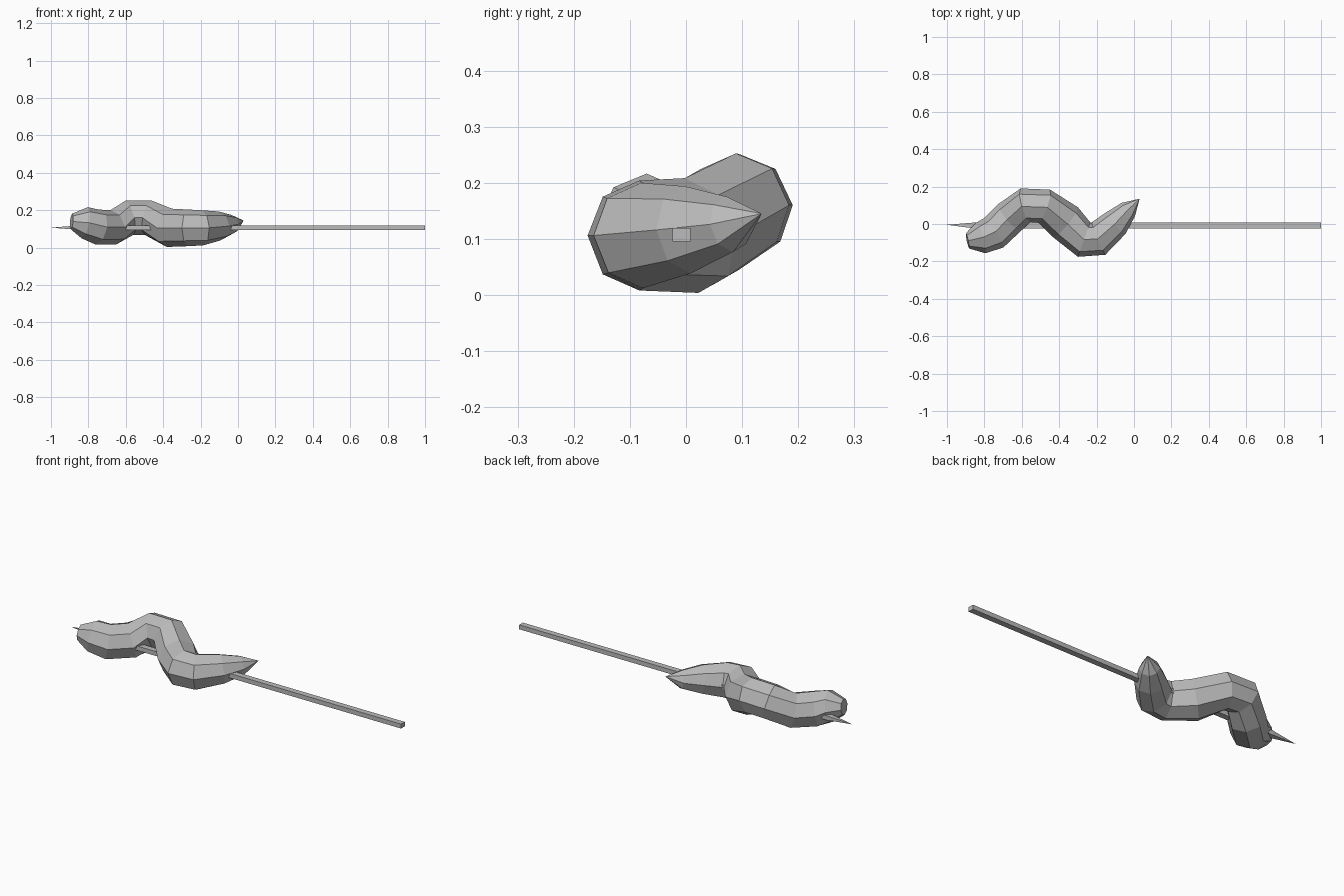
import bpy, bmesh, math
from mathutils import Vector

if "Cube" in bpy.data.objects:
    bpy.data.objects.remove(bpy.data.objects["Cube"])

grey = bpy.data.materials.new("plain grey")
grey.diffuse_color = (0.5, 0.5, 0.5, 1)
grey.use_nodes = True
grey.node_tree.nodes["Principled BSDF"].inputs["Base Color"].default_value = grey.diffuse_color


def finish(name, bm):
    bmesh.ops.recalc_face_normals(bm, faces=bm.faces)
    me = bpy.data.meshes.new(name)
    bm.to_mesh(me)
    bm.free()
    me.materials.append(grey)
    ob = bpy.data.objects.new(name, me)
    bpy.context.collection.objects.link(ob)


def bridge(bm, a, b):
    n = len(a)
    for i in range(n):
        bm.faces.new((a[i], a[(i + 1) % n], b[(i + 1) % n], b[i]))


def fan(bm, ring, tip):
    for i in range(len(ring)):
        bm.faces.new((ring[i], ring[(i + 1) % len(ring)], tip))


# Winding body: octagonal rings (x, y, z, radius) along a spine
spine = [(-0.89, -0.09, 0.14, 0.042), (-0.82, -0.075, 0.133, 0.085),
         (-0.75, -0.047, 0.11, 0.094), (-0.665, 0.035, 0.11, 0.094),
         (-0.58, 0.10, 0.16, 0.094), (-0.48, 0.095, 0.16, 0.094),
         (-0.367, 0.01, 0.106, 0.104), (-0.267, -0.083, 0.106, 0.098),
         (-0.19, -0.078, 0.106, 0.094), (-0.10, 0.003, 0.116, 0.078),
         (-0.03, 0.078, 0.126, 0.05)]
tip = Vector((0.03, 0.135, 0.145))
pts = [Vector(s[:3]) for s in spine] + [tip]
bm = bmesh.new()
rings = []
for i, s in enumerate(spine):
    t = (pts[i + 1] - pts[i]).normalized()
    if i:
        t = (t + (pts[i] - pts[i - 1]).normalized()).normalized()
    side = t.cross(Vector((0, 0, 1))).normalized()
    up = side.cross(t)
    rings.append([bm.verts.new(pts[i] + s[3] * (math.cos(a) * side + math.sin(a) * up))
                  for a in (k * math.pi / 4 for k in range(8))])
for a, b in zip(rings, rings[1:]):
    bridge(bm, a, b)
bm.faces.new(rings[0])
fan(bm, rings[-1], bm.verts.new(tip))
finish("body", bm)

# Square skewer running through the body, sharpened at one end
bm = bmesh.new()
ends = [[bm.verts.new((x, -0.008 + 0.016 * sy, 0.107 + 0.012 * sz))
         for sy, sz in ((-1, -1), (1, -1), (1, 1), (-1, 1))] for x in (-0.85, 1.0)]
bridge(bm, *ends)
bm.faces.new(ends[1])
fan(bm, ends[0], bm.verts.new((-1.0, -0.004, 0.107)))
finish("skewer", bm)
